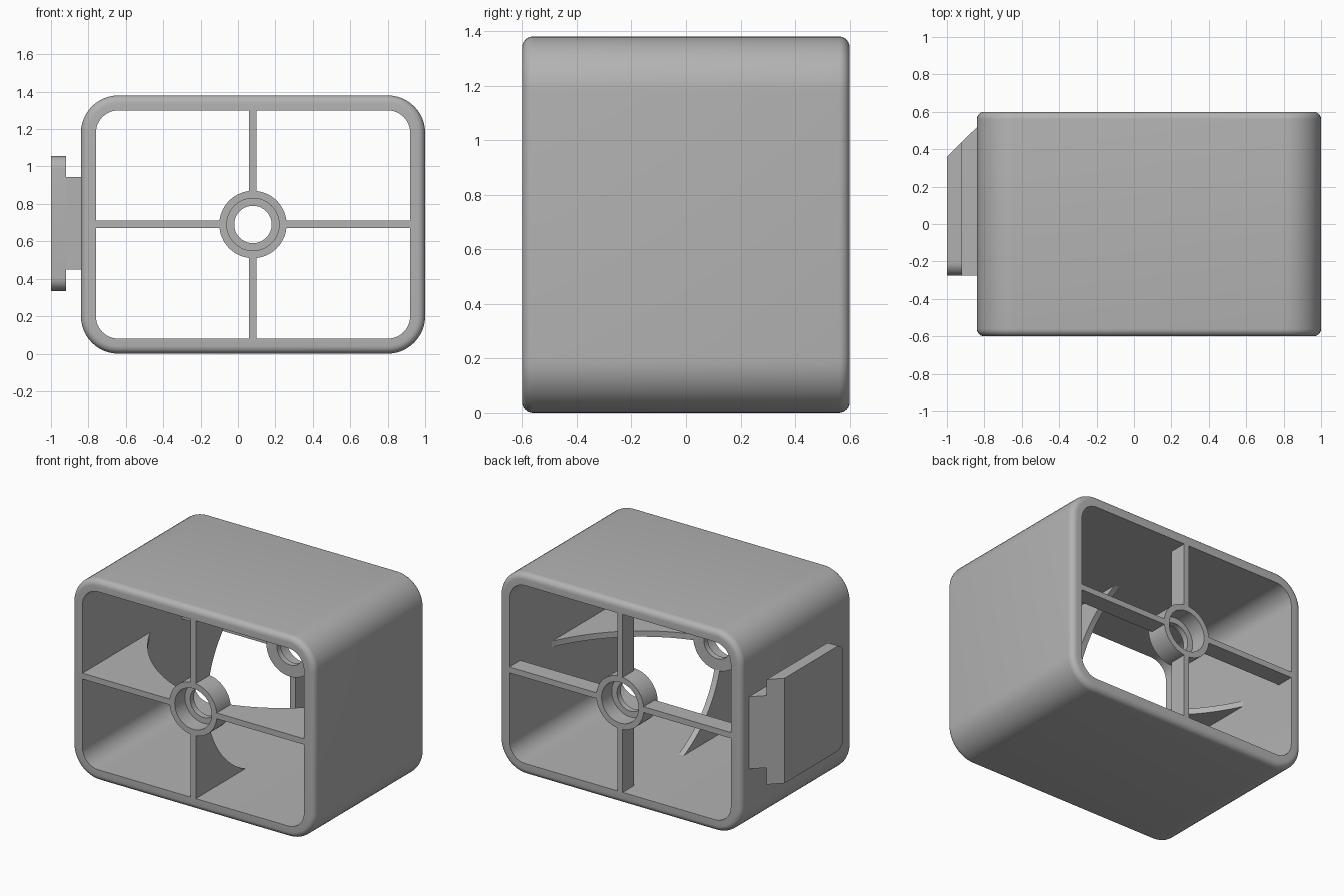
import bpy, bmesh, math
from mathutils import Vector, Matrix

old = bpy.data.objects.get("Cube")
if old:
    bpy.data.objects.remove(old)

GREY = (0.45, 0.45, 0.45, 1)
mat = bpy.data.materials.new("plain grey")
mat.use_nodes = True
mat.diffuse_color = GREY
mat.node_tree.nodes["Principled BSDF"].inputs["Base Color"].default_value = GREY

CX, CZ = 0.08, 0.69          # axis of the housing
HX, HZ, HY = 0.92, 0.69, 0.6  # half sizes
WALL, FILLET, CORNER = 0.08, 0.04, 0.2
HUB_R, HUB_LEN, RIB = 0.18, 0.15, 0.04


def finish(bm, name):
    bmesh.ops.recalc_face_normals(bm, faces=bm.faces)
    mesh = bpy.data.meshes.new(name)
    bm.to_mesh(mesh)
    bm.free()
    mesh.materials.append(mat)
    obj = bpy.data.objects.new(name, mesh)
    bpy.context.collection.objects.link(obj)
    bpy.ops.object.select_all(action='DESELECT')
    obj.select_set(True)
    bpy.context.view_layer.objects.active = obj
    bpy.ops.object.shade_smooth_by_angle(angle=math.radians(25))
    return obj


def loft(rings, name):
    """Skin a closed series of closed rings."""
    bm = bmesh.new()
    vs = [[bm.verts.new(p) for p in ring] for ring in rings]
    n = len(vs[0])
    for a, b in zip(vs, vs[1:] + vs[:1]):
        for i in range(n):
            j = (i + 1) % n
            bm.faces.new((a[i], a[j], b[j], b[i]))
    return finish(bm, name)


def extrude(points, offset, name):
    bm = bmesh.new()
    face = bm.faces.new([bm.verts.new(p) for p in points])
    ext = bmesh.ops.extrude_face_region(bm, geom=[face])
    moved = [v for v in ext["geom"] if isinstance(v, bmesh.types.BMVert)]
    bmesh.ops.translate(bm, vec=Vector(offset), verts=moved)
    return finish(bm, name)


def rounded_ring(inset, y, steps=12):
    r = CORNER - inset
    pts = []
    for q, (sx, sz) in enumerate(((1, 1), (-1, 1), (-1, -1), (1, -1))):
        for k in range(steps + 1):
            a = math.pi / 2 * (q + k / steps)
            pts.append((CX + sx * (HX - CORNER) + r * math.cos(a), y,
                        CZ + sz * (HZ - CORNER) + r * math.sin(a)))
    return pts


def circle_ring(r, y, n=64):
    return [(CX + r * math.cos(2 * math.pi * i / n), y,
             CZ + r * math.sin(2 * math.pi * i / n)) for i in range(n)]


# Housing: rounded tube with rolled outer rims
sections = []
for side in (-1, 1):
    arc = [math.pi / 2 * k / 6 for k in range(7)]
    if side == 1:
        arc.reverse()
    for a in arc:
        sections.append((FILLET * (1 - math.sin(a)),
                         side * (HY - FILLET * (1 - math.cos(a)))))
sections += [(WALL, HY), (WALL, -HY)]
loft([rounded_ring(i, y) for i, y in sections], "housing_shell")

# Hubs: stepped bearing seats, open outwards
for name, s in (("front", -1), ("back", 1)):
    profile = [(HUB_R, 0), (HUB_R, HUB_LEN), (0.1, HUB_LEN),
               (0.1, HUB_LEN - 0.04), (0.14, HUB_LEN - 0.04), (0.14, 0)]
    loft([circle_ring(r, s * (HY - d)) for r, d in profile], name + "_hub")

# Ribs: curved gussets in front, plain bars behind
A0, A1 = math.radians(16), math.radians(64)
for k, place in enumerate(("left", "top", "right", "bottom")):
    end = (HZ if k % 2 else HX) - WALL + 0.002
    start = HUB_R - 0.003
    tip = 0.54 if k % 2 else 0.74
    curve = []
    for i in range(21):
        a = A0 + (A1 - A0) * i / 20
        t = (math.sin(a) - math.sin(A0)) / (math.sin(A1) - math.sin(A0))
        h = (math.cos(A0) - math.cos(a)) / (math.cos(A0) - math.cos(A1))
        curve.append((start + (end - start) * t,
                      -HY + HUB_LEN + (tip - HUB_LEN) * h))
    front = [(end, -HY), (start, -HY)] + curve
    back = [(start, HY), (end, HY), (end, HY - 0.12), (start, HY - 0.12)]
    turn = Matrix.Rotation(-k * math.pi / 2, 3, 'Y')
    for name, outline in (("front", front), ("back", back)):
        pts = [turn @ Vector((r, y, -RIB / 2)) + Vector((CX, 0, CZ))
               for r, y in outline]
        extrude(pts, turn @ Vector((0, 0, RIB)), f"{name}_rib_{place}")

# Side mount: neck and flange, sharing one slanted rear end
Y0, X_WALL, X_MID, X_OUT = -0.275, CX - HX, -0.92, -1.0


def slant(x):
    return 0.36 + (x - X_OUT)


neck = [(X_WALL + 0.003, Y0), (X_MID, Y0), (X_MID, slant(X_MID)),
        (X_WALL + 0.003, slant(X_WALL))]
extrude([(x, y, 0.45) for x, y in neck], (0, 0, 0.495), "mount_neck")

LOW, HIGH, R = 0.335, 1.055, 0.07
outline = [(slant(X_MID), HIGH), (slant(X_MID), LOW)]
for zc, a0 in ((LOW + R, -90), (HIGH - R, -180)):
    for k in range(9):
        a = math.radians(a0 - 90 * k / 8)
        outline.append((Y0 + R + R * math.cos(a), zc + R * math.sin(a)))
flange = extrude([(X_MID, y, z) for y, z in outline],
                 (X_OUT - X_MID, 0, 0), "mount_flange")
for v in flange.data.vertices:
    if v.co.y > 0:
        v.co.y = slant(v.co.x)
